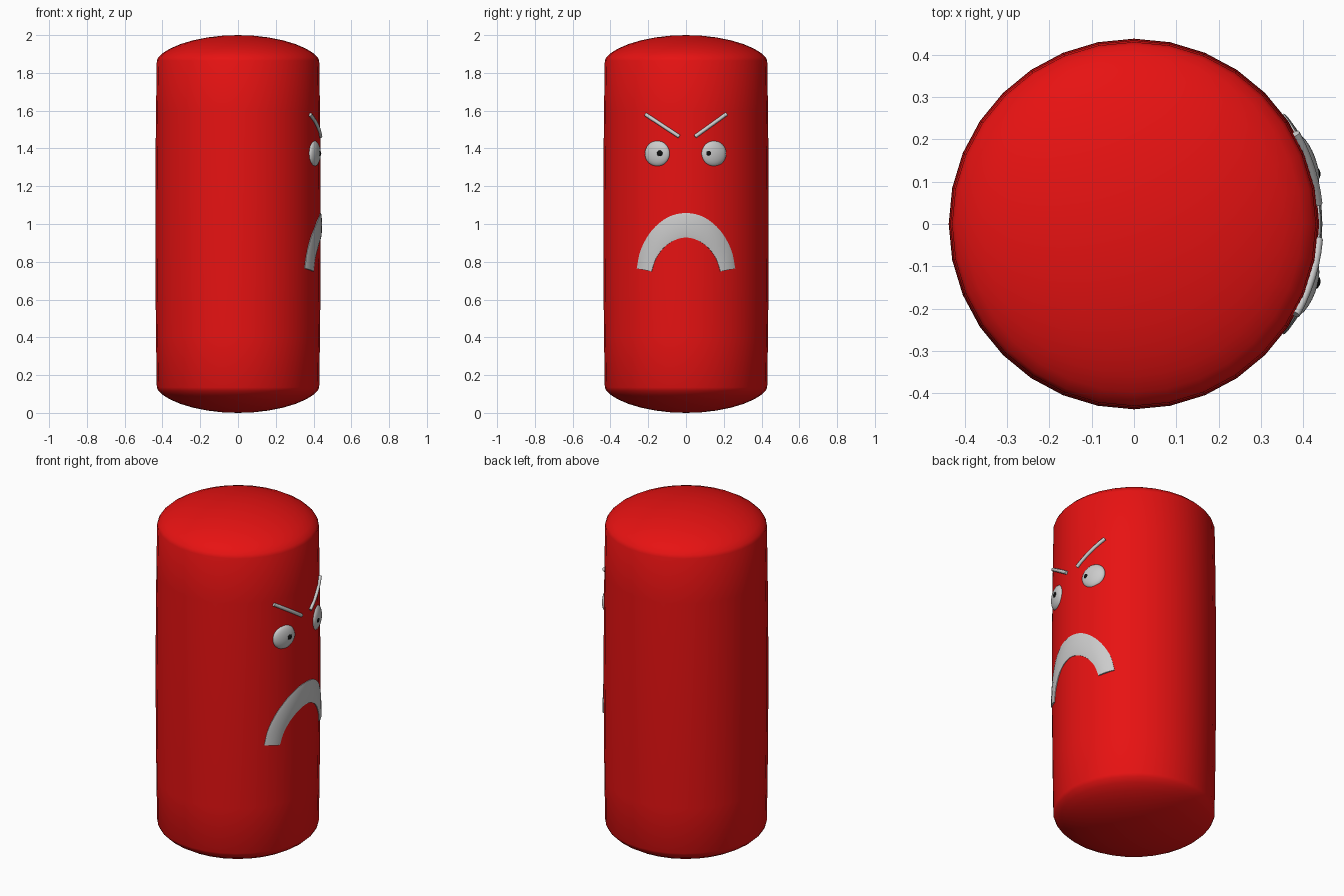
import bpy, bmesh, math
from mathutils import Vector

if "Cube" in bpy.data.objects:
    bpy.data.objects.remove(bpy.data.objects["Cube"])

R = 0.438  # body radius at mid height


def material(name, rgb):
    m = bpy.data.materials.new(name)
    m.diffuse_color = (*rgb, 1)
    m.use_nodes = True
    m.node_tree.nodes["Principled BSDF"].inputs["Base Color"].default_value = m.diffuse_color
    return m


def mesh_object(name, verts, faces, mat=None):
    me = bpy.data.meshes.new(name)
    me.from_pydata(verts, [], faces)
    bm = bmesh.new()
    bm.from_mesh(me)
    bmesh.ops.remove_doubles(bm, verts=bm.verts, dist=1e-6)
    bmesh.ops.recalc_face_normals(bm, faces=bm.faces)
    bm.to_mesh(me)
    bm.free()
    ob = bpy.data.objects.new(name, me)
    bpy.context.collection.objects.link(ob)
    if mat:
        me.materials.append(mat)
    return ob


def on_body(y, z, lift):
    """Point on the +x side of the body, raised along the surface normal."""
    x = math.sqrt(R * R - y * y)
    s = (R + lift) / R
    return (x * s, y * s, z)


def smooth_path(pts, n=4):
    """Catmull-Rom through 2D points."""
    p = [Vector(q) for q in pts]
    p = [2 * p[0] - p[1]] + p + [2 * p[-1] - p[-2]]
    out = []
    for i in range(1, len(p) - 2):
        a, b, c, d = p[i - 1:i + 3]
        for k in range(n):
            t = k / n
            out.append(0.5 * (2 * b + (c - a) * t + (2 * a - 5 * b + 4 * c - d) * t * t
                              + (3 * b - a - 3 * c + d) * t ** 3))
    return out + [p[-2]]


red = material("red", (0.8, 0.006, 0.006))
black = material("black", (0.005, 0.005, 0.005))

# Body: slightly barrelled cylinder with domed ends, revolved in 32 steps
SIDES = 32
upper = [(R, 1.0), (0.437, 1.3), (0.434, 1.6), (0.430, 1.865)]
for k in range(1, 9):
    a = k / 8 * math.pi / 2
    upper.append((0.430 * math.cos(a), 1.865 + 0.135 * math.sin(a) ** 1.25))
profile = [(r, 2 - z) for r, z in reversed(upper[1:])] + upper
profile = profile[1:-1]
verts, faces = [], []
for r, z in profile:
    for i in range(SIDES):
        a = 2 * math.pi * i / SIDES
        verts.append((r * math.cos(a), r * math.sin(a), z))
for j in range(len(profile) - 1):
    for i in range(SIDES):
        k = (i + 1) % SIDES
        faces.append((j * SIDES + i, j * SIDES + k, (j + 1) * SIDES + k, (j + 1) * SIDES + i))
last = (len(profile) - 1) * SIDES
verts += [(0, 0, 0), (0, 0, 2)]
for i in range(SIDES):
    k = (i + 1) % SIDES
    faces.append((len(verts) - 2, k, i))
    faces.append((len(verts) - 1, last + i, last + k))
body = mesh_object("body", verts, faces, red)
body.data.shade_smooth()

# Eyes and pupils
for side, eye_y, pupil_y in (("right", 0.147, 0.118), ("left", -0.152, -0.136)):
    ang = math.asin(eye_y / R)
    bpy.ops.mesh.primitive_uv_sphere_add(segments=24, ring_count=16, radius=1,
                                         location=(0.403, eye_y, 1.373), rotation=(0, 0, ang))
    eye = bpy.context.object
    eye.name = side + "_eye"
    eye.scale = (0.027, 0.070, 0.068)
    eye.data.shade_smooth()
    bpy.ops.mesh.primitive_uv_sphere_add(segments=16, ring_count=12, radius=0.021,
                                         location=(0.420, pupil_y, 1.374))
    pupil = bpy.context.object
    pupil.name = side + "_pupil"
    pupil.data.materials.append(black)
    pupil.data.shade_smooth()

# Slanted brows: thin rods following the body
for side, a, b in (("right", (0.048, 1.463), (0.214, 1.582)),
                   ("left", (-0.036, 1.463), (-0.214, 1.580))):
    cu = bpy.data.curves.new(side + "_brow", 'CURVE')
    cu.dimensions = '3D'
    cu.bevel_depth = 0.010
    cu.bevel_resolution = 2
    cu.use_fill_caps = True
    sp = cu.splines.new('POLY')
    sp.points.add(6)
    for i in range(7):
        q = Vector(a).lerp(Vector(b), i / 6)
        sp.points[i].co = (*on_body(q.x, q.y, 0.0), 1)
    bpy.context.collection.objects.link(bpy.data.objects.new(side + "_brow", cu))

# Downturned mouth: arched band wrapped on the body
outer = [(-0.260, 0.765), (-0.238, 0.865), (-0.180, 0.966), (-0.095, 1.036), (0, 1.058)]
inner = [(-0.182, 0.749), (-0.159, 0.817), (-0.116, 0.876), (-0.058, 0.915), (0, 0.928)]


def mirrored(half):
    return half + [(-y, z) for y, z in reversed(half[:-1])]


section = [(0, -0.015), (0, 0.002), (0.12, 0.005), (0.5, 0.007), (0.88, 0.005), (1, 0.002), (1, -0.015)]
S = len(section)
verts, faces = [], []
rows = list(zip(smooth_path(mirrored(outer)), smooth_path(mirrored(inner))))
for o, n in rows:
    for t, lift in section:
        q = o.lerp(n, t)
        verts.append(on_body(q.x, q.y, lift))
for j in range(len(rows) - 1):
    for i in range(S):
        k = (i + 1) % S
        faces.append((j * S + i, j * S + k, (j + 1) * S + k, (j + 1) * S + i))
faces.append(tuple(range(S)))
faces.append(tuple(range(len(verts) - S, len(verts))))
mouth = mesh_object("mouth", verts, faces)
bpy.ops.object.select_all(action='DESELECT')
mouth.select_set(True)
bpy.context.view_layer.objects.active = mouth
bpy.ops.object.shade_smooth_by_angle(angle=math.radians(40))
